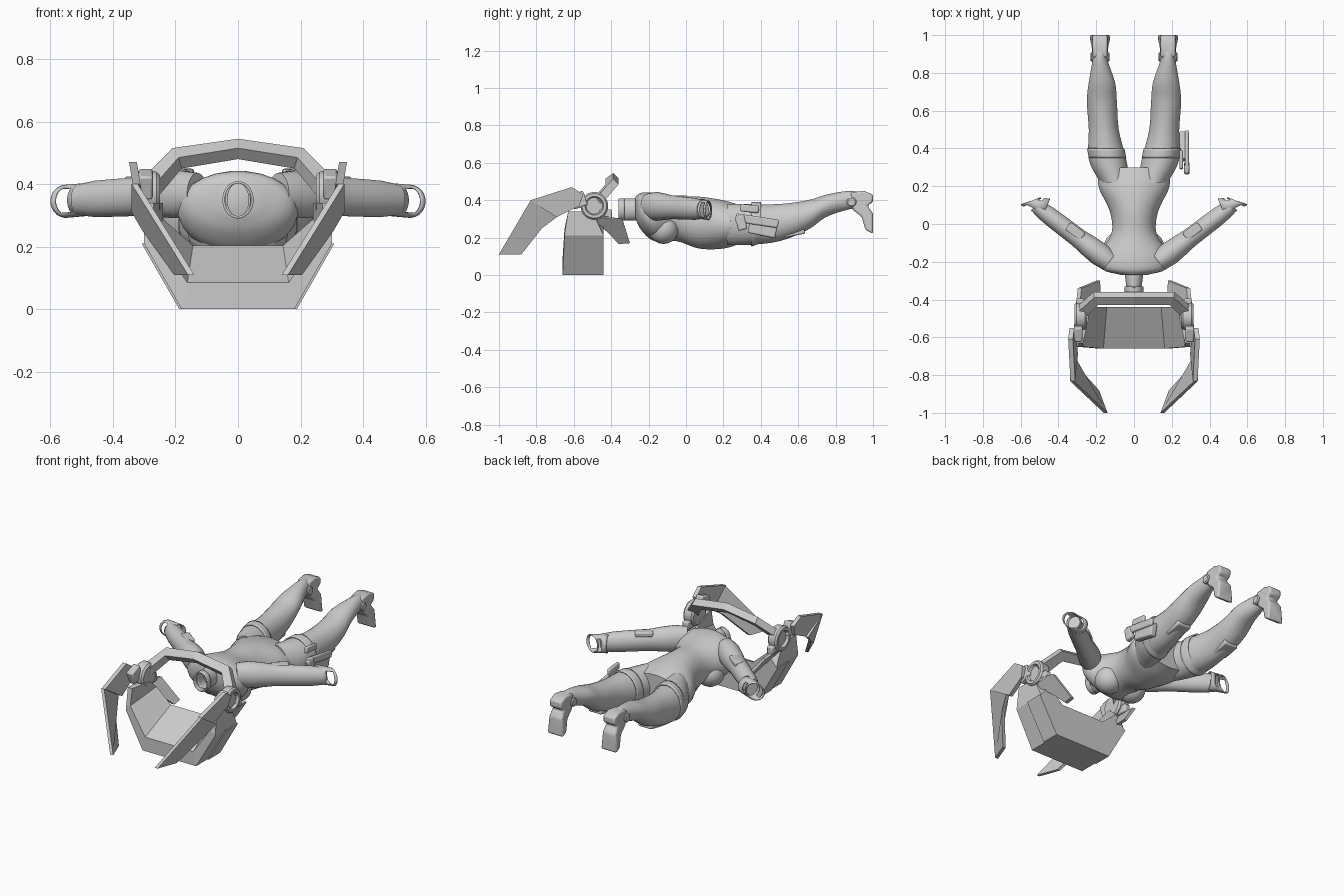
import bpy, bmesh, math
from mathutils import Vector, Matrix

default_cube = bpy.data.objects.get("Cube")
if default_cube:
    bpy.data.objects.remove(default_cube, do_unlink=True)

GREY = (0.6, 0.6, 0.6, 1)
material = bpy.data.materials.new("light_grey")
material.use_nodes = True
material.diffuse_color = GREY
material.node_tree.nodes["Principled BSDF"].inputs["Base Color"].default_value = GREY


def finish(name, bm, mirror=True, smooth=0, bevel=0, wall=0):
    """Turn a bmesh into a named object with its modifiers."""
    bmesh.ops.recalc_face_normals(bm, faces=bm.faces)
    mesh = bpy.data.meshes.new(name)
    bm.to_mesh(mesh)
    bm.free()
    mesh.materials.append(material)
    if smooth:
        mesh.polygons.foreach_set("use_smooth", [True] * len(mesh.polygons))
        mesh.set_sharp_from_angle(angle=math.radians(smooth))
    part = bpy.data.objects.new(name, mesh)
    bpy.context.collection.objects.link(part)
    if bevel:
        modifier = part.modifiers.new("bevel", "BEVEL")
        modifier.width, modifier.segments = bevel, 2
    if wall:
        part.modifiers.new("wall", "SOLIDIFY").thickness = wall
    if mirror:
        part.modifiers.new("mirror", "MIRROR")
    return part


def loft(name, rings, caps=True, skip=None, **options):
    """Skin a list of point rings, optionally leaving faces out."""
    bm = bmesh.new()
    loops = [[bm.verts.new(point) for point in ring] for ring in rings]
    count = len(loops[0])
    for level, (near, far) in enumerate(zip(loops, loops[1:])):
        for side in range(count):
            following = (side + 1) % count
            if not (skip and skip(level, side)):
                bm.faces.new((near[side], near[following], far[following], far[side]))
    if caps:
        bm.faces.new(loops[0])
        bm.faces.new(loops[-1])
    return finish(name, bm, **options)


def ellipse(centre, across, upright, sides=24):
    """Ring of points around a centre from two radius vectors."""
    angles = [math.tau * (step + 0.5) / sides for step in range(sides)]
    return [Vector(centre) + across * math.cos(a) + upright * math.sin(a) for a in angles]


def spline(stations, steps=4):
    """Smoothly interpolate station tuples of any length."""
    keys = [Vector(station) for station in stations]
    keys = [keys[0] * 2 - keys[1], *keys, keys[-1] * 2 - keys[-2]]
    result = []
    for before, start, end, after in zip(keys, keys[1:], keys[2:], keys[3:]):
        leave, arrive = (end - before) / 2, (after - start) / 2
        for step in range(steps):
            t = step / steps
            bend = (leave * (1 - t) - arrive * t) * t * (1 - t)
            ease = t * t * (3 - 2 * t)
            result.append(start + (end - start) * ease + bend)
    return result + [keys[-2]]


X, Y, Z = Vector((1, 0, 0)), Vector((0, 1, 0)), Vector((0, 0, 1))


def body_tube(name, stations, steps=4, **options):
    """Tube along y; each station is x, y, z, half width, half depth."""
    rings = [ellipse((x, y, z), X * width, Z * depth)
             for x, y, z, width, depth in spline(stations, steps)]
    return loft(name, rings, **options)


def disc(name, centre, profile):
    """Round part turned about the x axis from offset, radius pairs."""
    rings = [ellipse(Vector(centre) + X * offset, Y * radius, Z * radius)
             for offset, radius in profile]
    return loft(name, rings, smooth=30)


def sheet(name, outline, x_rule, thickness=0.02, **options):
    """Plate drawn in y and z whose x follows a rule."""
    outer = [Vector((x_rule(y, z), y, z)) for y, z in outline]
    inner = [point - X * thickness for point in outer]
    return loft(name, [outer, inner], **options)


def box(name, centre, size, turn=0, axis='X', mirror=True):
    bm = bmesh.new()
    placement = (Matrix.Translation(centre) @ Matrix.Rotation(turn, 4, axis)
                 @ Matrix.Diagonal((*size, 1)))
    bmesh.ops.create_cube(bm, size=1, matrix=placement)
    return finish(name, bm, mirror=mirror, smooth=35, bevel=0.008)


# Torso, from the base of the neck to the hips
body_tube("torso", [(0, -.27, .36, .07, .06), (0, -.24, .34, .17, .1),
                    (0, -.17, .31, .19, .13), (0, -.05, .3, .12, .12),
                    (0, .07, .28, .13, .14), (0, .2, .27, .19, .13),
                    (0, .3, .27, .18, .1)], mirror=False, smooth=60)

# Chest mounds as rounded domes
mounds = [math.pi * step / 10 for step in range(1, 10)]
loft("chest_mound", [ellipse((.08, -.12 - .08 * math.cos(a), .245),
                             X * .08 * math.sin(a), Z * .08 * math.sin(a))
                     for a in mounds], smooth=60)

# Open neck with a collar ring
body_tube("neck", [(0, -.34, .35, .04, .06), (0, -.26, .35, .05, .06)],
          caps=False, mirror=False, smooth=35, wall=.006)
body_tube("neck_collar", [(0, -.36, .35, .05, .06), (0, -.33, .35, .05, .06)],
          caps=False, mirror=False, smooth=35, wall=.008)

# Legs with thigh straps, knee pads and ankle discs
body_tube("leg", [(.1, .22, .27, .08, .11), (.14, .34, .27, .1, .11),
                  (.16, .5, .28, .08, .1), (.17, .65, .32, .08, .08),
                  (.17, .75, .37, .07, .06), (.18, .87, .4, .04, .05),
                  (.18, .94, .4, .04, .04)], smooth=60)
body_tube("thigh_strap", [(.14, .35, .27, .1, .12), (.15, .4, .28, .1, .11)],
          caps=False, smooth=35, wall=.008)
box("knee_pad", (.168, .58, .23), (.09, .11, .04), .2)
disc("ankle_disc", (.18, .885, .39), [(-.05, .02), (-.045, .026), (.045, .026), (.05, .02)])

# Feet: raised heel, arched sole, toes wider than the heel
foot = [(.88, .44), (.95, .45), (1, .43), (1, .39), (.97, .37), (1, .33),
        (1, .22), (.96, .24), (.94, .31), (.89, .35)]
loft("foot", [[(.18 + side * (.04 + max(0, .36 - z) / 10), y, z) for y, z in foot]
              for side in (-1, 1)], bevel=.01, smooth=50)

# Arms run straight from shoulder to wrist
SHOULDER, WRIST = Vector((.13, -.2, .37)), Vector((.51, .09, .35))
SIDE = (WRIST - SHOULDER).cross(Z).normalized()


def arm_ring(t, radius):
    return ellipse(SHOULDER.lerp(WRIST, t), SIDE * radius * .9, Z * radius * 1.1)


arm_radii = [.06, .07, .065, .057, .056, .055, .053, .045]
loft("arm", [arm_ring(i / 7, radius) for i, radius in enumerate(arm_radii)], smooth=60)
loft("upper_arm_band", [arm_ring(t, .068 - t / 50) for t in (.24, .32)],
     caps=False, smooth=35, wall=.008)
box("elbow_pad", (.31, -.04, .41), (.1, .05, .03), .64, 'Z')

# Flared cuffs lean toward the outside and are open at both sides
TIP = Vector((.05, -.02, 0))


def cuff_ring(t):
    lean = (SIDE * .05).lerp(TIP, t)
    return ellipse(WRIST.lerp((.55, .12, .345), t) - TIP * (1 - t) / 3, lean, Z * .053)


def cuff_opening(level, side):
    return level == 1 and abs(math.cos(math.tau * (side + 1) / 24)) > .7


loft("cuff", [cuff_ring(t) for t in (-.5, .3, .8, 1)], caps=False,
     skip=cuff_opening, smooth=35, wall=.006)

# Holster and sidearm on one thigh only
box("holster", (.26, .41, .25), (.04, .15, .08), -.2, mirror=False)
box("sidearm_body", (.28, .38, .29), (.02, .23, .045), -.15, mirror=False)
box("sidearm_grip", (.28, .295, .28), (.03, .05, .08), .25, mirror=False)
box("holster_tab", (.25, .34, .355), (.02, .1, .04), -.1, mirror=False)

# Deep collar bowl: its inside is the outside drawn in toward the rim
RIM = .34
bowl = [(0, 0, -.66, -.44), (.18, 0, -.66, -.44), (.3, .21, -.65, -.44), (.3, RIM, -.63, -.5)]


def drawn_in(x, y, z, narrow, shallow):
    return (x * narrow, y, RIM + (z - RIM) * shallow)


loft("collar_bowl", [[(x, front, z), (x, back, z), drawn_in(x, back, z, .8, .4),
                      drawn_in(x, front, z, .9, .75)] for x, z, front, back in bowl])
loft("bowl_side_panel", [[(x + grow, y, z) for grow, y in
                          ((0, -.55), (.008, -.55), (.008, back), (0, back))]
                         for x, z, front, back in bowl[1:3]])

# Arched bar joining the pivots over the top: one slanted section along a path
path = [(0, -.39, .515), (.2, -.39, .485), (.265, -.45, .415), (.29, -.48, .39)]
section = [(1.05, 0, .03), (1.07, .03, 0), (.9, -.01, -.035), (.95, -.04, 0)]
loft("top_arch", [[(x * spread, y + dy, z + dz) for spread, dy, dz in section]
                  for x, y, z in path])

# Pivots with sunken centres
disc("pivot_disc", (.28, -.49, .37), [(-.03, .06), (-.02, .07), (.025, .074),
                                      (.035, .066), (.035, .05), (.02, .044)])
box("pivot_mount", (.295, -.575, .4), (.045, .08, .08), .35)


# Forward fins: an upper plate, then a lower plate angled inward
def lower_fin_x(y, z):
    return min(.34, .16 + (y + 1) * .375 + (z - .11) * .42)


def upper_fin_x(y, z):
    return .32 + (z - .3) / 6


sheet("upper_fin", [(-.55, .43), (-.61, .47), (-.83, .4), (-.69, .31), (-.57, .37)],
      upper_fin_x, .025)
sheet("lower_fin", [(-.83, .4), (-1, .11), (-.88, .11), (-.77, .25), (-.69, .31)],
      lower_fin_x)

# Small rear flaps slope inward below the pivots
sheet("rear_flap", [(-.47, .32), (-.34, .3), (-.3, .17), (-.36, .165), (-.41, .22), (-.48, .28)],
      lambda y, z: .2 + (z - .17) * .75)
box("flap_bracket", (.285, -.43, .325), (.04, .07, .05))
